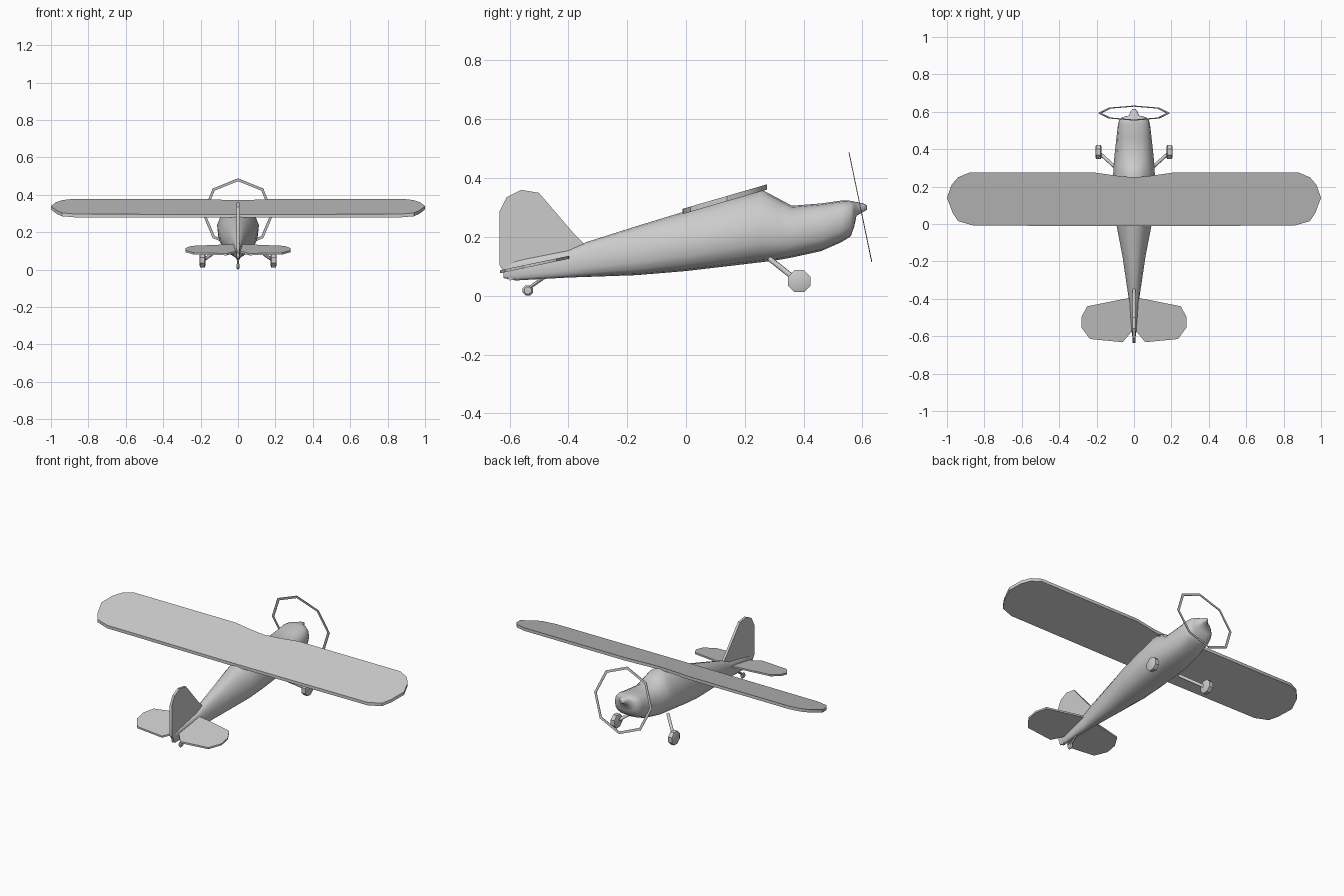
import bpy, bmesh, math
from mathutils import Vector

if "Cube" in bpy.data.objects:
    bpy.data.objects.remove(bpy.data.objects["Cube"])


def make(name, verts, faces, angle=35):
    mesh = bpy.data.meshes.new(name)
    mesh.from_pydata(verts, [], faces)
    bm = bmesh.new()
    bm.from_mesh(mesh)
    bmesh.ops.recalc_face_normals(bm, faces=bm.faces)
    bm.to_mesh(mesh)
    bm.free()
    ob = bpy.data.objects.new(name, mesh)
    bpy.context.collection.objects.link(ob)
    bpy.ops.object.select_all(action='DESELECT')
    ob.select_set(True)
    bpy.context.view_layer.objects.active = ob
    bpy.ops.object.shade_smooth_by_angle(angle=math.radians(angle))
    return ob


def loft(name, rings, angle=35):
    n = len(rings[0])
    verts = [p for r in rings for p in r]
    faces = [(k * n + i, k * n + (i + 1) % n, (k + 1) * n + (i + 1) % n, (k + 1) * n + i)
             for k in range(len(rings) - 1) for i in range(n)]
    faces += [tuple(range(n)), tuple(range(len(verts) - n, len(verts)))]
    return make(name, verts, faces, angle)


def plate(name, outline, place, offset):
    a = [Vector(place(u, v)) for u, v in outline]
    return loft(name, [a, [p + Vector(offset) for p in a]], 30)


def mirrored(half):
    # half outline starts and ends on the centre line
    return half + [(-x, y) for x, y in reversed(half[1:-1])]


def rod(name, a, b, r, sides=8):
    a, b = Vector(a), Vector(b)
    d = (b - a).normalized()
    u = d.orthogonal().normalized()
    w = d.cross(u)
    ang = [2 * math.pi * i / sides for i in range(sides)]
    return loft(name, [[p + r * (u * math.cos(t) + w * math.sin(t)) for t in ang] for p in (a, b)], 50)


def wheel(name, centre, profile, sides):
    # profile: (x offset, radius)
    c = Vector(centre)
    return loft(name, [[c + Vector((x, r * math.cos((i + .5) * 2 * math.pi / sides),
                                    r * math.sin((i + .5) * 2 * math.pi / sides)))
                        for i in range(sides)] for x, r in profile], 40)


# Fuselage: y, bottom z, top z, half width, narrowing toward the top
sections = [
    (-0.62, 0.06, 0.10, 0.006, 0), (-0.58, 0.052, 0.12, 0.012, 0),
    (-0.40, 0.062, 0.155, 0.028, 0.1), (-0.34, 0.064, 0.182, 0.037, 0.2),
    (-0.17, 0.07, 0.236, 0.062, 0.25), (0.0, 0.084, 0.288, 0.095, 0.35),
    (0.12, 0.098, 0.322, 0.107, 0.4), (0.255, 0.114, 0.362, 0.112, 0.45),
    (0.31, 0.121, 0.333, 0.109, 0.35), (0.36, 0.13, 0.306, 0.105, 0.2),
    (0.46, 0.152, 0.314, 0.094, 0.05), (0.53, 0.183, 0.324, 0.086, 0),
    (0.56, 0.202, 0.323, 0.078, 0), (0.572, 0.235, 0.32, 0.06, 0),
    (0.58, 0.272, 0.319, 0.028, 0), (0.602, 0.285, 0.314, 0.018, 0),
    (0.615, 0.292, 0.308, 0.009, 0)]
rings = []
for y, zb, zt, w, taper in sections:
    ring = []
    for i in range(16):
        c, s = math.cos(i * math.pi / 8), math.sin(i * math.pi / 8)
        x = w * math.copysign(abs(c) ** 0.75, c) * (1 - taper * max(0, s))
        z = (zb + zt) / 2 + (zt - zb) / 2 * math.copysign(abs(s) ** 0.75, s)
        ring.append((x, y, z))
    rings.append(ring)
loft("fuselage", rings, 60)

# Main wing, a slab sloping up to its leading edge
wing = [(0, 0.25), (0.07, 0.255), (0.21, 0.275), (0.88, 0.275), (0.94, 0.25), (0.975, 0.21),
        (1.0, 0.14), (0.97, 0.06), (0.94, 0.015), (0.86, -0.008), (0, -0.012)]
plate("main_wing", mirrored(wing), lambda x, y: (x, y, 0.278 + 0.29 * (y + 0.01)), (0, 0, 0.018))

# Tailplane
tail = [(0, -0.395), (0.05, -0.4), (0.25, -0.44), (0.28, -0.495), (0.28, -0.555),
        (0.235, -0.615), (0.06, -0.632), (0, -0.56)]
plate("tailplane", mirrored(tail), lambda x, y: (x, y, 0.076 + 0.21 * (y + 0.635)), (0, 0, 0.01))

# Fin and rudder
fin = [(-0.345, 0.175), (-0.38, 0.21), (-0.5, 0.35), (-0.56, 0.36), (-0.61, 0.335),
       (-0.635, 0.285), (-0.635, 0.105), (-0.6, 0.052), (-0.42, 0.08)]
plate("tail_fin", fin, lambda y, z: (-0.007, y, z), (0.014, 0, 0))

# Main landing gear
tyre = [(-0.017, 0.028), (-0.012, 0.041), (0.012, 0.041), (0.017, 0.028)]
for side, s in (("right", 1), ("left", -1)):
    rod(side + "_gear_leg", (s * 0.08, 0.285, 0.125), (s * 0.18, 0.375, 0.054), 0.009)
    wheel(side + "_wheel", (s * 0.19, 0.385, 0.05), tyre, 8)

# Tail wheel
rod("tail_wheel_leg", (0, -0.48, 0.064), (0, -0.54, 0.022), 0.006, 6)
wheel("tail_wheel", (0, -0.538, 0.018), [(-0.007, 0.013), (0, 0.019), (0.007, 0.013)], 8)

# Propeller disc rim: flat eight-sided ring leaning back
verts, n, lean = [], 8, 0.205
for t in (-0.0015, 0.0015):
    for r in (0.191, 0.176):
        for i in range(n):
            a = 2 * math.pi * i / n
            h = r * math.cos(a)
            verts.append((r * math.sin(a), 0.593 - h * math.sin(lean) + t * math.cos(lean),
                          0.301 + h * math.cos(lean) + t * math.sin(lean)))
faces = []
for p, q in ((0, 1), (1, 3), (3, 2), (2, 0)):
    for i in range(n):
        j = (i + 1) % n
        faces.append((p * n + i, p * n + j, q * n + j, q * n + i))
make("propeller_ring", verts, faces, 30)
